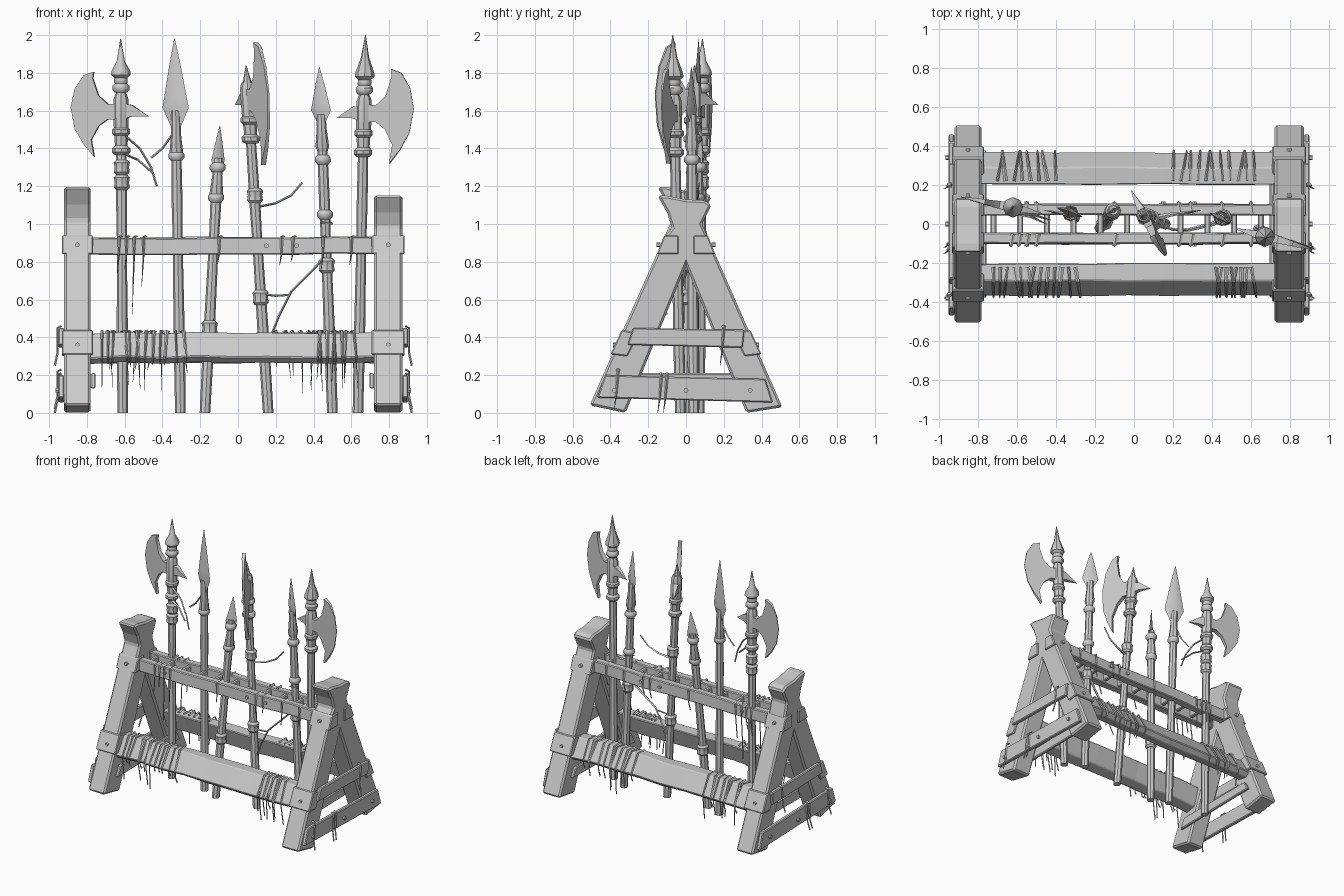
import bpy, bmesh, math, random
from mathutils import Vector, Matrix

random.seed(4)
cube = bpy.data.objects.get("Cube")
if cube:
    bpy.data.objects.remove(cube)

grey = bpy.data.materials.new("plain_grey")
grey.use_nodes = True
grey.diffuse_color = (0.6, 0.6, 0.6, 1)
grey.node_tree.nodes["Principled BSDF"].inputs["Base Color"].default_value = (0.6, 0.6, 0.6, 1)


def finish(name, bm, bevel=0, smooth=False):
    bmesh.ops.recalc_face_normals(bm, faces=bm.faces)
    mesh = bpy.data.meshes.new(name)
    bm.to_mesh(mesh)
    bm.free()
    mesh.materials.append(grey)
    ob = bpy.data.objects.new(name, mesh)
    bpy.context.collection.objects.link(ob)
    if bevel:
        mod = ob.modifiers.new("worn_edges", 'BEVEL')
        mod.width = bevel
        mod.segments = 1
    if smooth:
        bpy.ops.object.select_all(action='DESELECT')
        ob.select_set(True)
        bpy.context.view_layer.objects.active = ob
        bpy.ops.object.shade_smooth_by_angle(angle=math.radians(40))
    return ob


def skin(bm, rings):
    """Join rings of points into a closed skin."""
    loops = [[bm.verts.new(p) for p in ring] for ring in rings]
    n = len(loops[0])
    for a, b in zip(loops, loops[1:]):
        for i in range(n):
            j = (i + 1) % n
            bm.faces.new((a[i], a[j], b[j], b[i]))
    bm.faces.new(loops[0])
    bm.faces.new(loops[-1])


def timber(name, profile, x0, x1, stations=2, wobble=0.0, bevel=0.006):
    """Sweep a (y, z) profile along x, with slight hewn unevenness."""
    bm = bmesh.new()
    rings = []
    for s in range(stations):
        x = x0 + (x1 - x0) * s / (stations - 1)
        dz = random.uniform(-wobble, wobble)
        rings.append([(x, y + random.uniform(-wobble, wobble) / 2, z + dz) for y, z in profile])
    skin(bm, rings)
    return finish(name, bm, bevel)


def lathe(bm, profile, segs=8, flat=1.0, yaw=0.0):
    rot = Matrix.Rotation(yaw, 3, 'Z')
    skin(bm, [[rot @ Vector((r * math.cos(math.tau * i / segs), flat * r * math.sin(math.tau * i / segs), z))
               for i in range(segs)] for r, z in profile])


def plate(bm, outline, yaw, reach, thick):
    """Blade that thins from the hub to its cutting edge."""
    rot = Matrix.Rotation(yaw, 3, 'Z')
    sides = []
    for s in (-1, 1):
        sides.append([rot @ Vector((u, s * thick * max(0.08, 1 - abs(u) / reach), z)) for u, z in outline])
    skin(bm, sides)


def strip(name, pts, w0, w1, thick=0.006, ref=(1, 0, 0)):
    """Tapering flat strip along a path, for rags and cords."""
    pts = [Vector(p) for p in pts]
    ref = Vector(ref)
    rings = []
    for i, p in enumerate(pts):
        t = (pts[min(i + 1, len(pts) - 1)] - pts[max(i - 1, 0)]).normalized()
        n = t.cross(ref).normalized()
        side = n.cross(t).normalized()
        w = w0 + (w1 - w0) * i / (len(pts) - 1)
        rings.append([p + side * w, p + n * thick, p - side * w, p - n * thick])
    bm = bmesh.new()
    skin(bm, rings)
    finish(name, bm)


def nail(axis, pos):
    bm = bmesh.new()
    rot = Matrix.Rotation(math.pi / 2, 4, 'Y' if axis == 'x' else 'X')
    bmesh.ops.create_cone(bm, cap_ends=True, segments=6, radius1=0.013, radius2=0.013, depth=0.02,
                          matrix=Matrix.Translation(pos) @ rot)
    finish("nail", bm)


# End frames: splayed legs joined into a neck with a flared head
frame = [(-0.51, 0.04), (-0.32, 0), (0, 0.78), (0.32, 0), (0.51, 0.03), (0.12, 0.92), (0.085, 1.0),
         (0.135, 1.1), (0.1, 1.125), (0, 1.13), (-0.1, 1.15), (-0.15, 1.15), (-0.1, 1.06),
         (-0.075, 0.98), (-0.12, 0.92)]
for side, x0, x1, top in (("right", -0.92, -0.78, 1.04), ("left", 0.72, 0.87, 1.0)):
    timber(side + "_end_frame", [(y, z * top if z > 0.95 else z) for y, z in frame], x0, x1, bevel=0.012)
    s = -1 if side == "right" else 1
    outer, inner = (x0, x1) if s < 0 else (x1, x0)
    # Braces nailed across the legs
    timber(side + "_low_brace", [(-0.47, 0.08), (0.46, 0.055), (0.42, 0.18), (-0.43, 0.2)],
           outer, outer + s * 0.03)
    timber(side + "_high_brace", [(-0.31, 0.36), (0.3, 0.345), (0.31, 0.44), (-0.28, 0.45)],
           outer, outer + s * 0.03)
    timber(side + "_inner_brace", [(-0.38, 0.13), (0.38, 0.14), (0.34, 0.21), (-0.34, 0.21)],
           inner, inner - s * 0.025)
    for y in (-0.38, 0.0, 0.34):
        nail('x', (outer + s * 0.035, y, 0.12))
    # Cap blocks where rails meet the legs
    for f in (-1, 1):
        timber("low_rail_end", [(f * 0.40, 0.31), (f * 0.34, 0.44), (f * 0.25, 0.42), (f * 0.31, 0.3)],
               x0 - 0.012, x1 + 0.012)
        timber("high_rail_end", [(f * 0.155, 0.84), (f * 0.115, 0.94), (f * 0.04, 0.94), (f * 0.04, 0.84)],
               x0 - 0.012, x1 + 0.012)
        nail('y', ((x0 + x1) / 2, f * 0.145, 0.89))
        nail('y', ((x0 + x1) / 2, f * 0.377, 0.36))

# Long rails, front and back
for f, label in ((-1, "front"), (1, "back")):
    timber(label + "_low_rail", [(f * 0.37, 0.295), (f * 0.29, 0.425), (f * 0.2, 0.42), (f * 0.25, 0.28),
                                 (f * 0.33, 0.265)], -0.79, 0.73, 9, 0.008)
    timber(label + "_high_rail", [(f * 0.105, 0.84), (f * 0.1, 0.93), (f * 0.045, 0.93), (f * 0.045, 0.84)],
           -0.79, 0.73, 8, 0.006)
    for x in (-0.55, 0.15, 0.31):
        nail('y', (x, f * 0.105, 0.885))

# Dividers between the high rails
for i in range(11):
    x = -0.72 + i * 0.137
    timber("divider", [(-0.06, 0.855), (0.06, 0.855), (0.06, 0.915), (-0.06, 0.915)], x - 0.015, x + 0.015)


def weapon(name, foot, head, top, build):
    """Shaft plus fittings built upright, then leaned from foot to head."""
    bm = bmesh.new()
    lathe(bm, [(0.028, 0), (0.03, 0.4), (0.026, 0.9), (0.029, 1.1), (0.025, top)])
    build(bm)
    for v in bm.verts:
        k = v.co.z / top
        v.co.x += foot[0] + (head[0] - foot[0]) * k
        v.co.y += foot[1] + (head[1] - foot[1]) * k
    finish(name, bm, smooth=True)


def ring(bm, z, r=0.042, h=0.025):
    lathe(bm, [(r * 0.7, z - h), (r, z - h * 0.4), (r, z + h * 0.4), (r * 0.7, z + h)])


axe_outline = [(0, 0.05), (0.07, 0.05), (0.12, 0.1), (0.15, 0.2), (0.145, 0.24), (0.2, 0.22), (0.25, 0.14),
               (0.272, 0.03), (0.25, -0.1), (0.2, -0.19), (0.145, -0.26), (0.16, -0.16), (0.12, -0.08),
               (0.07, -0.04), (0, -0.04)]
spike_outline = [(0, 0.05), (-0.06, 0.04), (-0.15, -0.02), (-0.06, -0.02), (0, -0.04)]


def axe_head(yaw, z=1.58, tall=1.0, tip=2.0, reach=1.0):
    def build(bm):
        lathe(bm, [(0.032, z - 0.2), (0.04, z - 0.06), (0.04, z + 0.07), (0.03, z + 0.1)])
        for dz in (-0.2, -0.1):
            ring(bm, z + dz, 0.048)
        plate(bm, [(u * reach, z + v * tall) for u, v in axe_outline], yaw, 0.29, 0.026)
        plate(bm, [(u, z + v) for u, v in spike_outline], yaw, 0.16, 0.026)
        if tip > 1.9:
            ring(bm, z + 0.13, 0.045)
            ring(bm, z + 0.17, 0.036)
            lathe(bm, [(0.02, z + 0.17), (0.052, z + 0.2), (0.05, z + 0.22), (0.022, tip - 0.12), (0.002, tip)])
        else:
            lathe(bm, [(0.03, z), (0.03, z + 0.07), (0.002, tip)])
    return build


def spear_head(z0, z1, width, yaw=0.0, bands=()):
    def build(bm):
        h = z1 - z0
        lathe(bm, [(0.025, z0 - 0.15), (0.036, z0 - 0.12), (0.022, z0 + 0.02)])
        lathe(bm, [(0.02, z0), (width, z0 + h * 0.24), (width * 0.85, z0 + h * 0.36),
                   (width * 0.42, z0 + h * 0.72), (0.002, z1)], 4, 0.3, yaw)
        for z in bands:
            ring(bm, z)
    return build


weapon("right_halberd", (-0.61, 0.07), (-0.62, 0.085), 1.75, axe_head(math.pi - 0.2, 1.59, 0.9, 1.98))
weapon("tall_spear", (-0.305, 0.03), (-0.33, 0.06), 1.6, spear_head(1.5, 1.98, 0.074, -0.35, (1.36,)))
weapon("short_spear", (-0.175, -0.02), (-0.105, 0.07), 1.35, spear_head(1.28, 1.52, 0.04, 0.5, (1.14, 1.3)))
weapon("middle_axe", (0.16, 0), (0.055, 0.04), 1.65, axe_head(-1.08, 1.65, 1.3, 1.84, 0.85))
weapon("left_spear", (0.5, 0.04), (0.44, 0.03), 1.58, spear_head(1.53, 1.83, 0.06, -0.5, (1.34, 1.05)))
weapon("left_halberd", (0.635, -0.03), (0.67, -0.065), 1.75, axe_head(-0.25, 1.58, 1.0, 2.0))

# Rags wrapped over the low rails, with hanging tips
for f, spans in ((-1, ((-0.72, -0.3, 13), (0.42, 0.6, 8))), (1, ((-0.7, -0.4, 8), (0.2, 0.62, 11)))):
    for a, b, count in spans:
        for i in range(count):
            x = a + (b - a) * i / (count - 1)
            d = random.uniform(-0.03, 0.03)
            end = random.uniform(0.1, 0.26)
            strip("low_rail_rag", [(x, f * 0.22, 0.43), (x + d / 2, f * 0.295, 0.435), (x + d, f * 0.375, 0.3),
                                   (x + d, f * 0.37, 0.265), (x + d * 1.3, f * 0.355, end)],
                  random.uniform(0.007, 0.014), 0.001)

# Rags hanging from the high rails
for x, end in ((-0.63, 0.72), (-0.59, 0.76), (-0.55, 0.52), (-0.5, 0.67), (-0.1, 0.78),
               (0.23, 0.78), (0.29, 0.8), (0.45, 0.75), (0.6, 0.78)):
    for f in (-1, 1):
        strip("high_rail_rag", [(x + 0.01, f * 0.05, 0.935), (x, f * 0.11, 0.93), (x, f * 0.112, 0.84),
                                (x - 0.01, f * 0.105, end)], 0.013, 0.001)

# Rags on the end braces
for x, s in ((-0.955, -1), (0.905, 1)):
    for y, z in ((-0.13, 0.2), (-0.1, 0.2), (-0.36, 0.22), (0.2, 0.45)):
        strip("brace_rag", [(x - s * 0.02, y, z + 0.01), (x, y, z), (x, y - 0.01, z - 0.13),
                            (x + s * 0.015, y - 0.02, z - 0.2)], 0.012, 0.001, ref=(0, 1, 0))

# Loose cords and torn bindings on the shafts
up = (0, 1, 0)
strip("halberd_streamer", [(-0.6, 0.06, 1.47), (-0.52, 0.05, 1.4), (-0.46, 0.03, 1.3), (-0.43, 0.02, 1.2)], 0.012, 0.001, ref=up)
strip("halberd_streamer", [(-0.6, 0.06, 1.37), (-0.53, 0.04, 1.34), (-0.45, 0, 1.27)], 0.015, 0.002, ref=up)
strip("spear_streamer", [(-0.33, 0.05, 1.5), (-0.4, 0.06, 1.4), (-0.46, 0.07, 1.35)], 0.012, 0.001, ref=up)
strip("axe_streamer", [(0.1, 0.03, 1.09), (0.2, 0.05, 1.11), (0.28, 0.06, 1.15), (0.34, 0.07, 1.22)], 0.014, 0.002, ref=up)
strip("left_spear_cord", [(0.47, 0.03, 0.84), (0.4, 0, 0.76), (0.28, -0.03, 0.64), (0.22, -0.03, 0.52), (0.18, -0.02, 0.42)], 0.014, 0.004, ref=up)
strip("axe_cord", [(0.12, 0, 0.63), (0.2, -0.03, 0.62), (0.27, -0.03, 0.625)], 0.008, 0.002, ref=up)
strip("left_spear_streamer", [(0.46, 0.03, 1.03), (0.5, 0.02, 1.0), (0.44, 0, 1.01)], 0.012, 0.001, ref=up)
for name, x, y, z in (("halberd_wrap", -0.615, 0.08, 1.3), ("halberd_wrap", -0.615, 0.08, 1.22),
                      ("axe_wrap", 0.12, 0.015, 0.61), ("left_spear_wrap", 0.47, 0.035, 0.78),
                      ("short_spear_wrap", -0.15, 0.01, 0.45), ("axe_wrap", 0.09, 0.03, 1.15)):
    bm = bmesh.new()
    lathe(bm, [(0.03, -0.04), (0.042, -0.025), (0.038, 0.0), (0.043, 0.025), (0.03, 0.04)], 8)
    bmesh.ops.translate(bm, verts=bm.verts, vec=(x, y, z))
    finish(name, bm, smooth=True)
